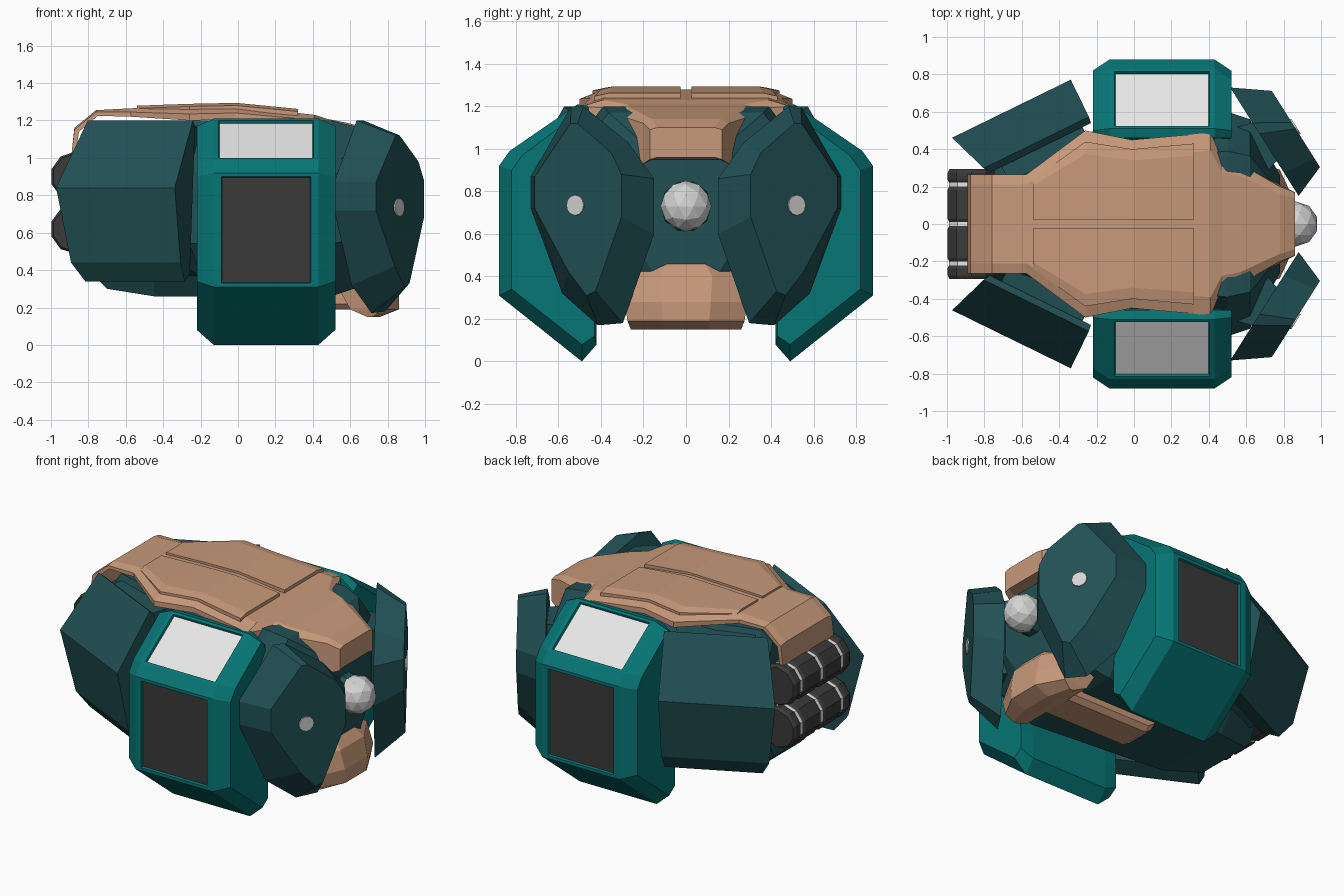
import bpy, bmesh, math

if "Cube" in bpy.data.objects:
    bpy.data.objects.remove(bpy.data.objects["Cube"])


def mat(name, r, g, b):
    m = bpy.data.materials.new(name)
    m.diffuse_color = (r, g, b, 1)
    m.use_nodes = True
    m.node_tree.nodes["Principled BSDF"].inputs["Base Color"].default_value = m.diffuse_color
    return m


TEAL = mat("bright teal", 0.002, 0.18, 0.18)
DARK = mat("dark teal", 0.015, 0.08, 0.09)
TAN = mat("tan", 0.58, 0.32, 0.195)
GREY = mat("charcoal", 0.042, 0.042, 0.042)
GLASS = mat("pale glass", 0.8, 0.8, 0.8)
METAL = mat("light metal", 0.66, 0.66, 0.66)


def loft(name, sections, *mats, edit=None):
    """Skin a list of equal-length closed sections and cap the ends."""
    bm = bmesh.new()
    rings = [[bm.verts.new(p) for p in s] for s in sections]
    n = len(rings[0])
    for a, b in zip(rings, rings[1:]):
        for i in range(n):
            j = (i + 1) % n
            bm.faces.new((a[i], a[j], b[j], b[i]))
    bm.faces.new(rings[0])
    bm.faces.new(rings[-1])
    bmesh.ops.recalc_face_normals(bm, faces=bm.faces)
    if edit:
        edit(bm)
    me = bpy.data.meshes.new(name)
    bm.to_mesh(me)
    bm.free()
    for m in mats:
        me.materials.append(m)
    ob = bpy.data.objects.new(name, me)
    bpy.context.collection.objects.link(ob)
    return ob


# Core hull: octagonal sections along x
def octagon(x, hw, z0, z1):
    h = z1 - z0
    half = [(hw * .6, z0), (hw, z0 + h * .3), (hw, z0 + h * .7), (hw * .65, z1)]
    return [(x, y, z) for y, z in half] + [(x, -y, z) for y, z in reversed(half)]


loft("core_hull", [octagon(-.76, .28, .36, 1.12), octagon(-.7, .33, .3, 1.19),
                   octagon(-.45, .46, .26, 1.2), octagon(.5, .6, .26, 1.2),
                   octagon(.62, .56, .3, 1.17), octagon(.78, .26, .42, 1.0)], DARK)


# Top shell: a bent tan sheet that thickens into the front visor
def sheet(xt, zt, xb, zb, hw, drop):
    top = [(xt, -hw, zt - drop), (xt, -hw * .8, zt), (xt, hw * .8, zt), (xt, hw, zt - drop)]
    bot = [(xb, hw, zb - drop), (xb, hw * .8, zb), (xb, -hw * .8, zb), (xb, -hw, zb - drop)]
    return top + bot


loft("top_shell", [sheet(-.89, 1.02, -.87, 1.02, .265, 0), sheet(-.875, 1.16, -.85, 1.15, .265, .01),
                   sheet(-.76, 1.255, -.75, 1.235, .265, .01), sheet(-.575, 1.265, -.57, 1.24, .265, .02),
                   sheet(-.26, 1.275, -.26, 1.24, .5, .04), sheet(-.01, 1.28, -.01, 1.245, .45, .04),
                   sheet(.32, 1.24, .32, 1.21, .48, .03), sheet(.41, 1.23, .41, 1.19, .49, .03),
                   sheet(.47, 1.21, .47, 1.15, .345, .02), sheet(.57, 1.19, .57, 1.02, .32, .03),
                   sheet(.78, 1.14, .80, .95, .2, .02), sheet(.86, 1.1, .86, .96, .17, .01)], TAN)


# Left and right parts, built once per side
def side_parts(s, side):
    # raised roof panel
    secs = []
    for x, z, w in [(-.54, 1.279, .24), (-.26, 1.289, .44), (-.01, 1.294, .4), (.32, 1.262, .43)]:
        secs.append([(x, s * .025, z), (x, s * w * .85, z), (x, s * w, z - .014),
                     (x, s * w, z - .05), (x, s * .025, z - .03)])
    loft("roof_panel_" + side, secs, TAN)

    # large side pod with chamfered ends, recessed window and dark panel
    outer = [(.46, 1.2), (.51, 1.21), (.83, .99), (.88, .92), (.88, .31), (.49, 0), (.42, .08), (.42, .25)]
    inner = [(.46, 1.14), (.50, 1.17), (.77, .97), (.82, .9), (.82, .34), (.49, .08), (.43, .12), (.43, .25)]

    def pod_windows(bm):
        for f in list(bm.faces):
            c, n = f.calc_center_median(), f.normal
            if abs(c.x - .15) < .02 and len(f.verts) == 4:
                if n.z > .5 and abs(c.y) > .6 and c.z > 1.05:
                    slot, t, k = 1, .026, .97
                elif abs(n.y) > .99 and abs(c.y) > .85:
                    slot, t, k = 2, .028, .92
                else:
                    continue
                bmesh.ops.inset_region(bm, faces=[f], thickness=t, depth=0)
                for v in f.verts:
                    v.co.x = .15 + (v.co.x - .15) * k
                bmesh.ops.inset_region(bm, faces=[f], thickness=.006, depth=-.015)
                f.material_index = slot

    loft("side_pod_" + side,
         [[(x, s * y, z) for y, z in p] for x, p in
          [(-.22, inner), (-.13, outer), (.43, outer), (.52, inner)]],
         TEAL, GLASS, GREY, edit=pod_windows)

    # rear armour plate, turned 26 degrees: points are (along, outward, height)
    def rear(t, n, z):
        return (.9 * t - .44 * n, s * (.44 * t + .9 * n), z)

    prof = [(.585, 1.17), (.62, 1.2), (.84, .84), (.76, .44), (.69, .34), (.585, .38)]
    ends = [(-.57, .03), (-.59, .035), (-.67, .035), (-.62, .03), (-.57, .02), (-.54, .0)]
    loft("rear_armour_" + side,
         [[rear(e[k], n, z) for (n, z), e in zip(prof, ends)] for k in (0, 1)], DARK)
    # mounting slab between rear armour and hull
    loft("rear_mount_" + side,
         [[rear(t, n, z) for n, z in [(.4, 1.17), (.6, 1.15), (.6, .42), (.4, .36)]] for t in (-.5, -.02)], DARK)

    # front faceted shield: points are (sideways, outward, height)
    def front(u, n, z):
        return (.84 * n - .53 * u, s * (.53 * n + .84 * u), z)

    back = [(.12, 1.2), (.05, 1.2), (-.2, 1.03), (-.345, .86), (-.345, .6), (-.17, .18),
            (-.03, .17), (.17, .32), (.345, .72), (.345, .87)]
    face = [(.01, 1.12), (-.03, 1.12), (-.22, .98), (-.275, .88), (-.275, .68), (-.13, .33),
            (-.08, .31), (.02, .42), (.21, .72), (.21, .87)]
    loft("front_shield_" + side, [[front(u, .83, z) for u, z in back],
                                  [front(u, 1.01, z) for u, z in face]], DARK)
    loft("shield_stud_" + side,
         [[front(-.02 + r * math.cos(a), n, .735 + r * math.sin(a))
           for a in [k * math.tau / 12 for k in range(12)]]
          for n, r in [(.99, .05), (1.018, .048)]], METAL)
    # arm joining shield to hull
    loft("shield_mount_" + side,
         [[front(u, n, z) for u, z in [(-w, .5), (w, .5), (w, 1.0), (-w, 1.0)]]
          for n, w in [(.55, .2), (.84, .12)]], DARK)


side_parts(1, "left")
side_parts(-1, "right")


# Lower chin and the rail under the hull
def chin(z, h, xf, xm, xb):
    return [(xb, -h, z), (xm, -h, z), (xf, -h * .4, z), (xf, h * .4, z), (xm, h, z), (xb, h, z)]


loft("lower_chin", [chin(.15, .26, .76, .72, .69), chin(.19, .275, .86, .77, .6),
                    chin(.28, .29, .86, .78, .55), chin(.4, .31, .83, .72, .5),
                    chin(.48, .2, .76, .68, .5)], TAN)
loft("keel_rail", [[(x, -.13, .3), (x, -.13, z + .03), (x, -.1, z), (x, .1, z), (x, .13, z + .03), (x, .13, .3)]
                   for x, z in [(-.05, .22), (0, .19), (.65, .19)]], TAN)

# Nose ball and socket
bpy.ops.mesh.primitive_ico_sphere_add(subdivisions=2, radius=.12, location=(.865, 0, .73))
ball = bpy.context.object
ball.name = "nose_ball"
ball.data.materials.append(METAL)
loft("ball_socket", [[(x, r * math.cos(k * math.tau / 10), .73 + r * math.sin(k * math.tau / 10))
                      for k in range(10)] for x, r in [(.7, .14), (.82, .11)]], DARK)


# Rear drums: dark barrel segments on a light core
def drum(name, z, rings, m):
    loft(name, [[(-.87 + r * math.cos(a), y, z + r * math.sin(a))
                 for a in [(k + .5) * math.tau / 10 for k in range(10)]] for y, r in rings], m)


for row, z in (("upper", .9), ("lower", .62)):
    drum(row + "_drum_core", z, [(-.27, .124), (.27, .124)], GLASS)
    for i, (a, b) in enumerate([(-.295, -.217), (-.203, -.007), (.007, .203), (.217, .295)]):
        drum(f"{row}_drum_{i}", z, [(a, .122), (a + .02, .133), (b - .02, .133), (b, .122)], GREY)
